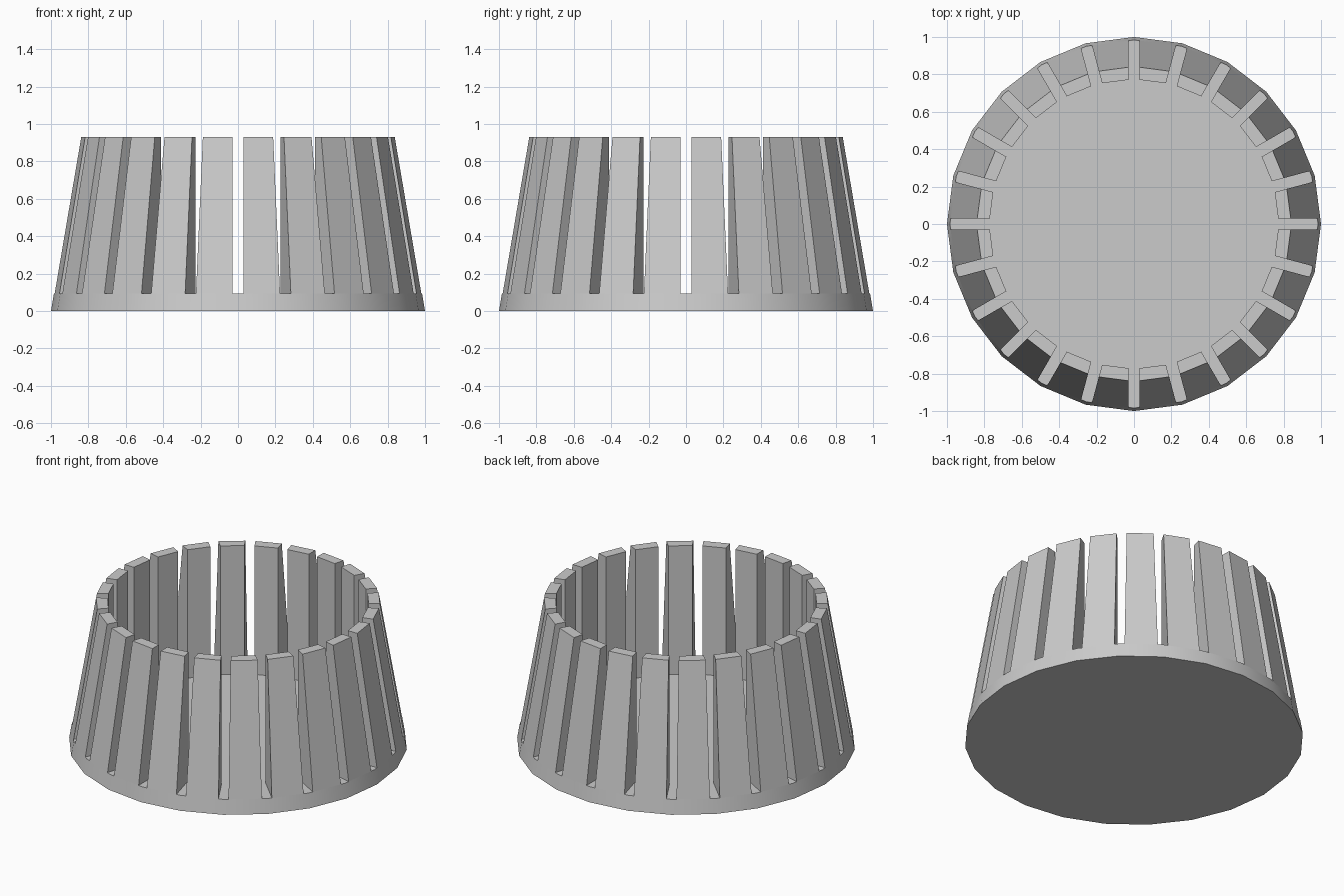
import bpy
import bmesh
from math import cos, tan, radians
from mathutils import Matrix

SIDES = 24
STEP = radians(360 / SIDES)
HEIGHT, FLOOR = 0.93, 0.093
BASE_R, TOP_R, BORE_R = 1.0, 0.842, 0.775
HALF_SLOT = 0.03

cube = bpy.data.objects.get("Cube")
if cube:
    bpy.data.objects.remove(cube, do_unlink=True)

grey = bpy.data.materials.new("plain grey")
grey.use_nodes = True
colour = (0.6, 0.6, 0.6, 1)
grey.diffuse_color = colour
grey.node_tree.nodes["Principled BSDF"].inputs["Base Color"].default_value = colour


def outer_radius(z):
    return BASE_R + (TOP_R - BASE_R) * z / HEIGHT


def make_object(name, bm):
    bmesh.ops.recalc_face_normals(bm, faces=bm.faces)
    mesh = bpy.data.meshes.new(name)
    bm.to_mesh(mesh)
    bm.free()
    mesh.materials.append(grey)
    obj = bpy.data.objects.new(name, mesh)
    bpy.context.collection.objects.link(obj)
    return obj


# Solid base disc with a tapered, smooth rim
bm = bmesh.new()
bmesh.ops.create_cone(bm, cap_ends=True, segments=SIDES, radius1=BASE_R,
                      radius2=outer_radius(FLOOR), depth=FLOOR,
                      matrix=Matrix.Translation((0, 0, FLOOR / 2)))
base = make_object("base", bm)
bpy.ops.object.select_all(action="DESELECT")
base.select_set(True)
bpy.context.view_layer.objects.active = base
bpy.ops.object.shade_smooth_by_angle(angle=radians(30))


# Wall slats: sloping outside, upright inside, parallel-sided slots between
def add_slat(bm, turn):
    def row(radius, z):
        x = radius * cos(STEP / 2)
        y = x * tan(STEP / 2) - HALF_SLOT / cos(STEP / 2)
        return [(x, -y, z), (x, y, z)]

    corners = []
    for z in (FLOOR, HEIGHT):
        a, b = row(outer_radius(z), z)
        d, c = row(BORE_R, z)
        corners.append([bm.verts.new(turn @ Matrix.Translation(p).to_translation())
                        for p in (a, b, c, d)])
    low, high = corners
    for i in range(4):
        j = (i + 1) % 4
        bm.faces.new((low[i], low[j], high[j], high[i]))
    bm.faces.new(high)


bm = bmesh.new()
for i in range(SIDES):
    add_slat(bm, Matrix.Rotation((i + 0.5) * STEP, 3, "Z"))
make_object("wall_slats", bm)
